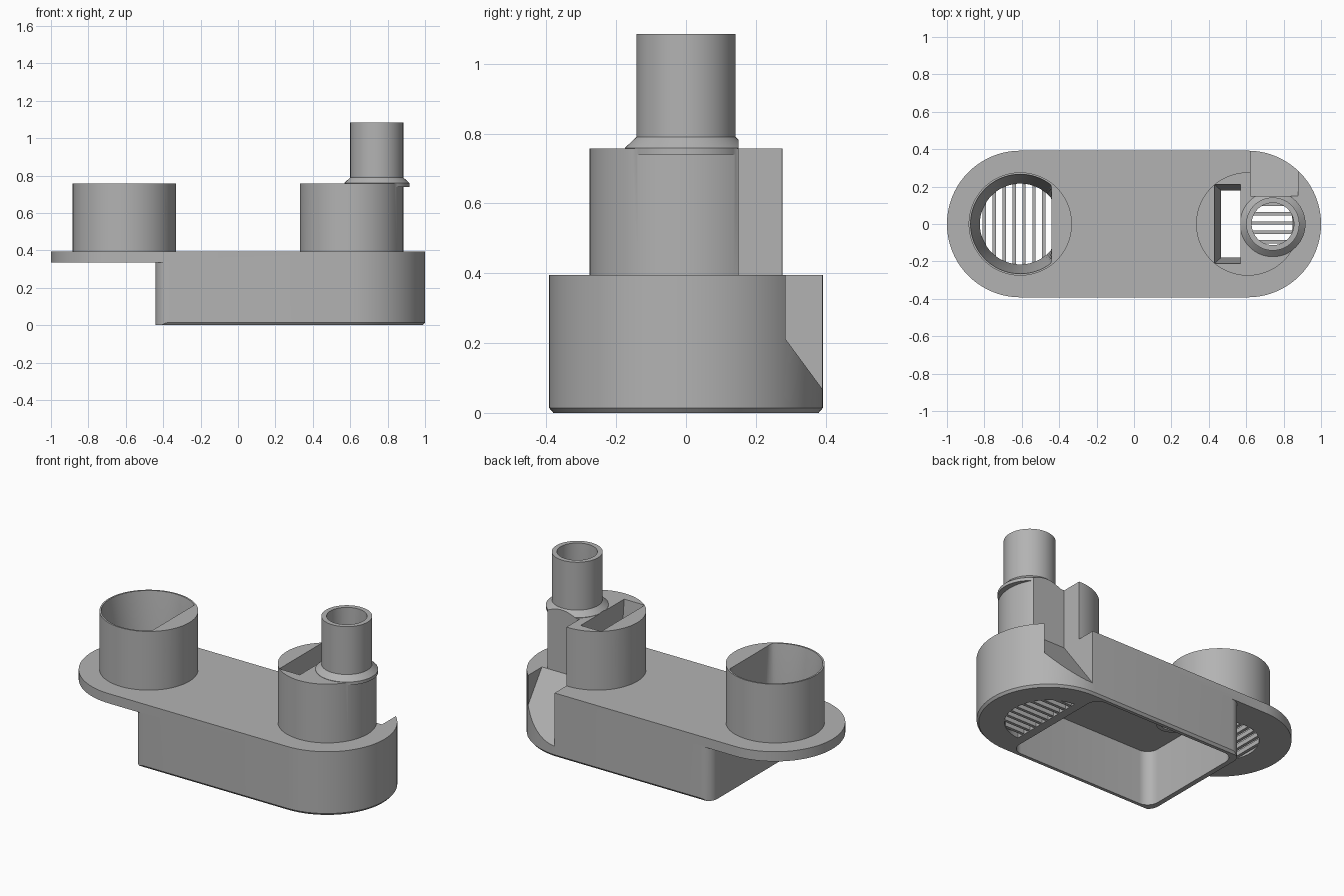
import bpy, bmesh
from math import cos, sin, pi, sqrt, radians

old = bpy.data.objects.get("Cube")
if old:
    bpy.data.objects.remove(old)

grey = bpy.data.materials.new("matte grey")
grey.use_nodes = True
grey.diffuse_color = (0.45, 0.45, 0.45, 1)
grey.node_tree.nodes["Principled BSDF"].inputs["Base Color"].default_value = grey.diffuse_color


def loft(name, layers):
    """Closed solid through (outline, z) layers with equal point counts."""
    bm = bmesh.new()
    rings = [[bm.verts.new((x, y, z)) for x, y in pts] for pts, z in layers]
    n = len(rings[0])
    for a, b in zip(rings, rings[1:]):
        for i in range(n):
            j = (i + 1) % n
            bm.faces.new((a[i], a[j], b[j], b[i]))
    bm.faces.new(rings[0][::-1])
    bm.faces.new(rings[-1])
    bmesh.ops.recalc_face_normals(bm, faces=bm.faces)
    me = bpy.data.meshes.new(name)
    bm.to_mesh(me)
    bm.free()
    me.materials.append(grey)
    ob = bpy.data.objects.new(name, me)
    bpy.context.collection.objects.link(ob)
    return ob


def arc(cx, cy, r, a0, a1, n):
    return [(cx + r * cos(radians(a0 + (a1 - a0) * i / n)),
             cy + r * sin(radians(a0 + (a1 - a0) * i / n))) for i in range(n + 1)]


def circle(cx, r, n=64, lo=-9, hi=9, cy=0):
    """Circle, optionally flattened to a D shape by limits on x."""
    return [(min(max(x, lo), hi), y) for x, y in arc(cx, cy, r, 0, 360, n)[:-1]]


def rect(x0, x1, y0, y1):
    return [(x0, y0), (x1, y0), (x1, y1), (x0, y1)]


def rounded(x0, x1, y, r):
    return (arc(x1 - r, y - r, r, 0, 90, 8) + arc(x0 + r, y - r, r, 90, 180, 8)
            + arc(x0 + r, r - y, r, 180, 270, 8) + arc(x1 - r, r - y, r, 270, 360, 8))


def stadium(r):
    return arc(END, 0, r, -90, 90, 40) + arc(-END, 0, r, 90, 270, 40)


def combine(ob, other, op):
    mod = ob.modifiers.new("join", "BOOLEAN")
    mod.operation, mod.object, mod.solver = op, other, "EXACT"
    dg = bpy.context.evaluated_depsgraph_get()
    me = bpy.data.meshes.new_from_object(ob.evaluated_get(dg))
    ob.modifiers.clear()
    ob.data = me
    bpy.data.objects.remove(other)


END, TOP, CUP_TOP, TUBE = 0.608, 0.395, 0.757, 0.742

# Long base with round ends
housing = loft("housing", [(stadium(0.38), 0), (stadium(0.392), 0.014), (stadium(0.392), TOP)])

# Undercut that leaves a thin shelf on the right end
corner = ([(-1.2, -0.6), (-0.37, -0.6)] + arc(-0.37, -0.322, 0.07, 270, 180, 8)
          + arc(-0.37, 0.322, 0.07, 180, 90, 8) + [(-0.37, 0.6), (-1.2, 0.6)])
combine(housing, loft("undercut", [(corner, -0.1), (corner, 0.335)]), "DIFFERENCE")

# Two round cups, the raised tube and its collar
for cx in (-END, END):
    cup = circle(cx, 0.276, 96)
    combine(housing, loft("cup", [(cup, 0.35), (cup, CUP_TOP)]), "UNION")
combine(housing, loft("tube", [(circle(TUBE, 0.175), 0.74), (circle(TUBE, 0.175), CUP_TOP + 0.002),
                               (circle(TUBE, 0.142), 0.79), (circle(TUBE, 0.142), 1.085)]), "UNION")

# Back corner notch: sloped floor, square sides
notch = loft("notch", [([(0.15, TOP), (0.5, -0.08), (0.5, 0.85), (0.15, 0.85)], 0.622),
                       ([(0.15, TOP), (0.5, -0.08), (0.5, 0.85), (0.15, 0.85)], 0.877)])
for v in notch.data.vertices:
    v.co = (v.co.z, v.co.x, v.co.y)
combine(housing, notch, "DIFFERENCE")

# Horizontal grooves on the facing sides of the cups
for gx in (-0.335, 0.328):
    groove = loft("groove", [(circle(gx, 0.054, 32, cy=0.642), -0.5),
                             (circle(gx, 0.054, 32, cy=0.642), 0.5)])
    for v in groove.data.vertices:
        v.co = (v.co.x, v.co.z, v.co.y)
    combine(housing, groove, "DIFFERENCE")

# Open cavity below
cavity = rounded(-0.41, 0.572, 0.36, 0.07)
combine(housing, loft("cavity", [(cavity, -0.1), (cavity, 0.335)]), "DIFFERENCE")

# Tapered rectangular slot through the left cup
combine(housing, loft("slot", [(rect(0.465, 0.57, -0.18, 0.18), 0.3),
                               (rect(0.465, 0.57, -0.18, 0.18), 0.42),
                               (rect(0.43, 0.57, -0.212, 0.212), CUP_TOP),
                               (rect(0.43, 0.57, -0.212, 0.212), 0.9)]), "DIFFERENCE")

# Flat-sided funnel in the right cup
wide, narrow = circle(-END, 0.266, 96, hi=-0.442), circle(-END, 0.216, 96, hi=-0.442)
combine(housing, loft("funnel", [(narrow, 0.3), (narrow, 0.37), (wide, CUP_TOP), (wide, 0.85)]),
        "DIFFERENCE")

# Tube bore widening to a half-round outlet
outlet, bore = circle(END, 0.24, lo=0.625), circle(TUBE, 0.113)
combine(housing, loft("bore", [(outlet, -0.1), (outlet, 0.05), (bore, 0.5), (bore, 1.2)]),
        "DIFFERENCE")

# Grille bars
bars = []
for i in range(7):
    x = -0.8 + 0.053 * i
    h = sqrt(0.225 ** 2 - (x + END) ** 2)
    r = rect(x - 0.009, x + 0.009, -h, h)
    bars.append(loft("shelf_grille_bar", [(r, 0.338), (r, 0.365)]))
for i in range(9):
    y = 0.05 * (i - 4) + 0.005
    r = rect(0.615, END + sqrt(0.246 ** 2 - y * y), y - 0.009, y + 0.009)
    bars.append(loft("outlet_grille_bar", [(r, 0.004), (r, 0.03)]))

# Small ring under the cavity ceiling
ring = loft("ceiling_ring", [(circle(-0.27, 0.085), 0.31), (circle(-0.27, 0.085), 0.345)])
combine(ring, loft("ring_hole", [(circle(-0.27, 0.06), 0.25), (circle(-0.27, 0.06), 0.333)]),
        "DIFFERENCE")

# Smooth the round walls, keep edges crisp
bpy.ops.object.select_all(action="DESELECT")
for ob in [housing, ring]:
    ob.select_set(True)
bpy.context.view_layer.objects.active = housing
bpy.ops.object.shade_smooth_by_angle(angle=radians(25))
